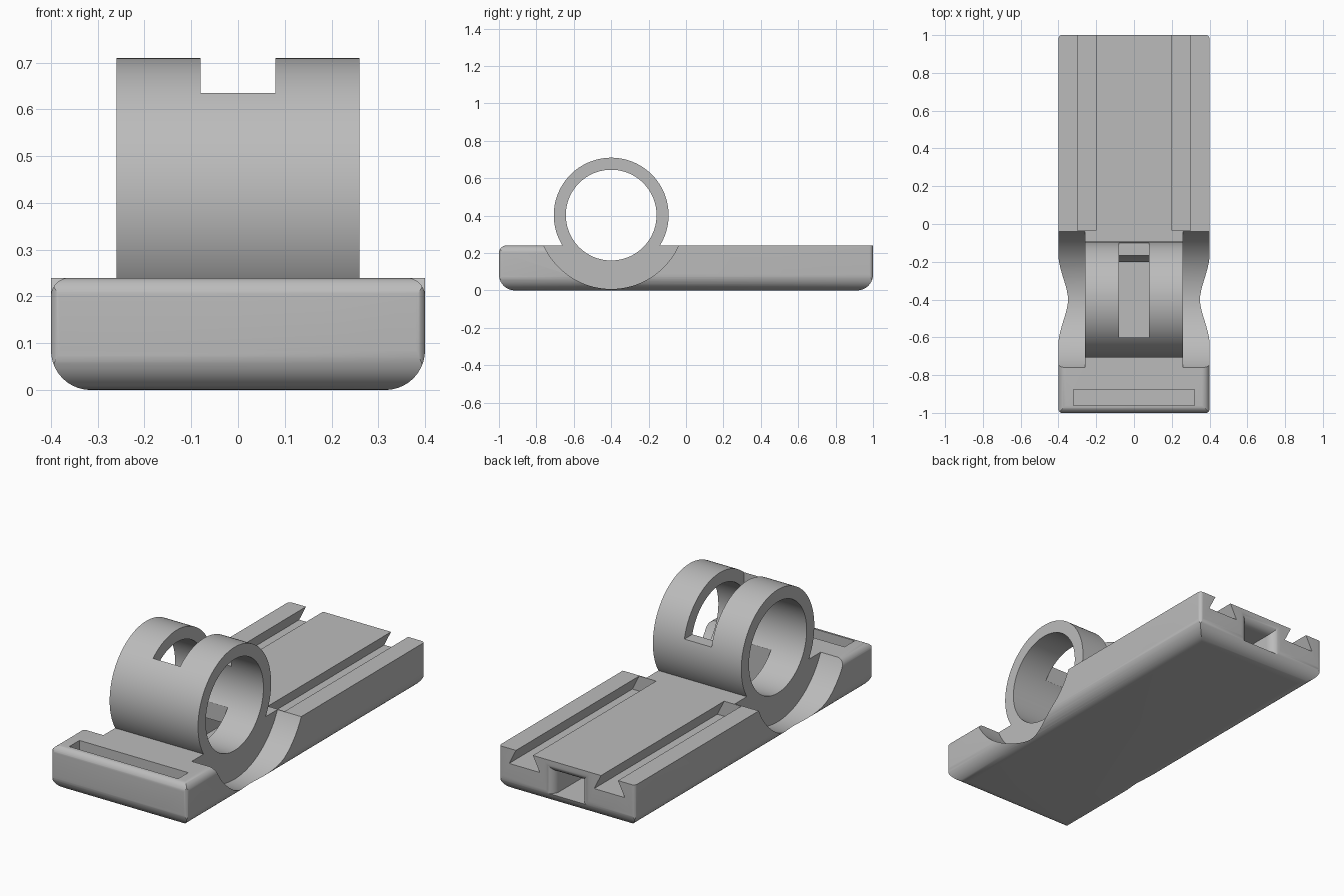
import bpy, bmesh, math
from mathutils import Matrix

if "Cube" in bpy.data.objects:
    bpy.data.objects.remove(bpy.data.objects["Cube"], do_unlink=True)

AXIS_Y, AXIS_Z = -0.4, 0.4025      # centre line of the ring
RING_HALF = 0.26                   # half width of the ring
TOP = 0.24                         # top of the base

grey = bpy.data.materials.new("plain grey")
grey.use_nodes = True
grey.diffuse_color = (0.5, 0.5, 0.5, 1)
grey.node_tree.nodes["Principled BSDF"].inputs["Base Color"].default_value = (0.5, 0.5, 0.5, 1)


def finish(bm, name):
    bmesh.ops.recalc_face_normals(bm, faces=bm.faces)
    mesh = bpy.data.meshes.new(name)
    bm.to_mesh(mesh)
    bm.free()
    mesh.materials.append(grey)
    obj = bpy.data.objects.new(name, mesh)
    bpy.context.collection.objects.link(obj)
    return obj


def box_bm(low, high):
    bm = bmesh.new()
    bmesh.ops.create_cube(bm, size=1)
    for v in bm.verts:
        v.co = [high[i] if v.co[i] > 0 else low[i] for i in range(3)]
    return bm


def box(name, low, high):
    return finish(box_bm(low, high), name)


def bevel(bm, rule, radius):
    """Round the edges whose two ends satisfy the rule."""
    edges = [e for e in bm.edges if rule(*[v.co for v in e.verts])]
    bmesh.ops.bevel(bm, geom=edges, offset=radius, segments=10, profile=0.5, affect='EDGES')


def cylinder(name, radius, x0, x1):
    """Cylinder along x on the ring's centre line."""
    bm = bmesh.new()
    move = Matrix.Translation(((x0 + x1) / 2, AXIS_Y, AXIS_Z)) @ Matrix.Rotation(math.pi / 2, 4, 'Y')
    bmesh.ops.create_cone(bm, cap_ends=True, segments=128, radius1=radius, radius2=radius,
                          depth=x1 - x0, matrix=move)
    return finish(bm, name)


def loft(name, rings):
    """Skin equal sections, given as lists of points, and cap both ends."""
    bm = bmesh.new()
    rows = [[bm.verts.new(p) for p in ring] for ring in rings]
    for a, b in zip(rows, rows[1:]):
        for i in range(len(a)):
            j = (i + 1) % len(a)
            bm.faces.new((a[i], a[j], b[j], b[i]))
    bm.faces.new(rows[0])
    bm.faces.new(rows[-1])
    return finish(bm, name)


def combine(target, tool, operation):
    mod = target.modifiers.new("combine", 'BOOLEAN')
    mod.object, mod.operation, mod.solver = tool, operation, 'EXACT'
    graph = bpy.context.evaluated_depsgraph_get()
    mesh = bpy.data.meshes.new_from_object(target.evaluated_get(graph))
    target.modifiers.clear()
    target.data = mesh
    bpy.data.objects.remove(tool, do_unlink=True)


def base_part(name, y0, y1, end):
    """Length of base with rounded lower sides and one rounded lower end."""
    bm = box_bm((-0.4, y0, 0), (0.4, y1, TOP))

    def side_or_end(a, b):
        return (a.x == b.x and abs(a.y - b.y) > 0.1) or (abs(a.y - end) < 1e-4 and abs(b.y - end) < 1e-4)

    bevel(bm, lambda a, b: a.z < 1e-4 and b.z < 1e-4 and side_or_end(a, b), 0.085)
    if end < 0:
        bevel(bm, lambda a, b: min(a.z, b.z) > TOP - 1e-4 and side_or_end(a, b), 0.04)
    return finish(bm, name)


# Base: plain rear length and fully rounded front length
body = base_part("ring_mount", -0.6, 1, 1)
combine(body, base_part("front_base", -1, -0.6, -1), 'UNION')

# Slightly rounded upright corners
outline = box_bm((-0.4, -1, -0.1), (0.4, 1, 1))
bevel(outline, lambda a, b: abs(a.z - b.z) > 0.5, 0.02)
combine(body, finish(outline, "corner_outline"), 'INTERSECT')

# Curved scoops beside the ring
for side in (-1, 1):
    x0, x1 = sorted((side * RING_HALF, side * 0.6))
    combine(body, cylinder("side_scoop", 0.395, x0, x1), 'DIFFERENCE')

# Ring
combine(body, cylinder("ring", 0.307, -RING_HALF, RING_HALF), 'UNION')
combine(body, cylinder("ring_hole", 0.2425, -0.5, 0.5), 'DIFFERENCE')

# Slot through the ring down into the base, with a higher rear opening
combine(body, box("ring_slot", (-0.08, -0.6, 0.06), (0.08, -0.2, 1)), 'DIFFERENCE')
combine(body, box("rear_opening", (-0.08, -0.3, 0.47), (0.08, 0.1, 1)), 'DIFFERENCE')

# Passage to the rear end, flared at its mouth
FLARE = 0.05
sections = [(-0.3, 0)]
for i in range(11):
    t = i / 10 * math.pi / 2
    sections.append((1 - FLARE + FLARE * math.sin(t), FLARE * (1 - math.cos(t))))
sections.append((1.05, FLARE))
rings = [[(-0.08 - f, y, 0.06), (0.08 + f, y, 0.06), (0.08 + f, y, 0.175 + f), (-0.08 - f, y, 0.175 + f)]
         for y, f in sections]
combine(body, loft("passage", rings), 'DIFFERENCE')

# Dovetail grooves along the rear top
profile = [(0.16, 0.16), (0.34, 0.16), (0.3, TOP), (0.3, 0.3), (0.2, 0.3), (0.2, TOP)]
for side in (-1, 1):
    groove = loft("groove", [[(side * x, y, z) for x, z in profile] for y in (-0.035, 1.1)])
    combine(body, groove, 'DIFFERENCE')

# Long pocket in the front top
combine(body, box("front_pocket", (-0.32, -0.96, 0.12), (0.32, -0.875, 0.4)), 'DIFFERENCE')

# Smooth curves, sharp corners
bpy.ops.object.select_all(action='DESELECT')
body.select_set(True)
bpy.context.view_layer.objects.active = body
bpy.ops.object.shade_smooth_by_angle(angle=math.radians(25))
